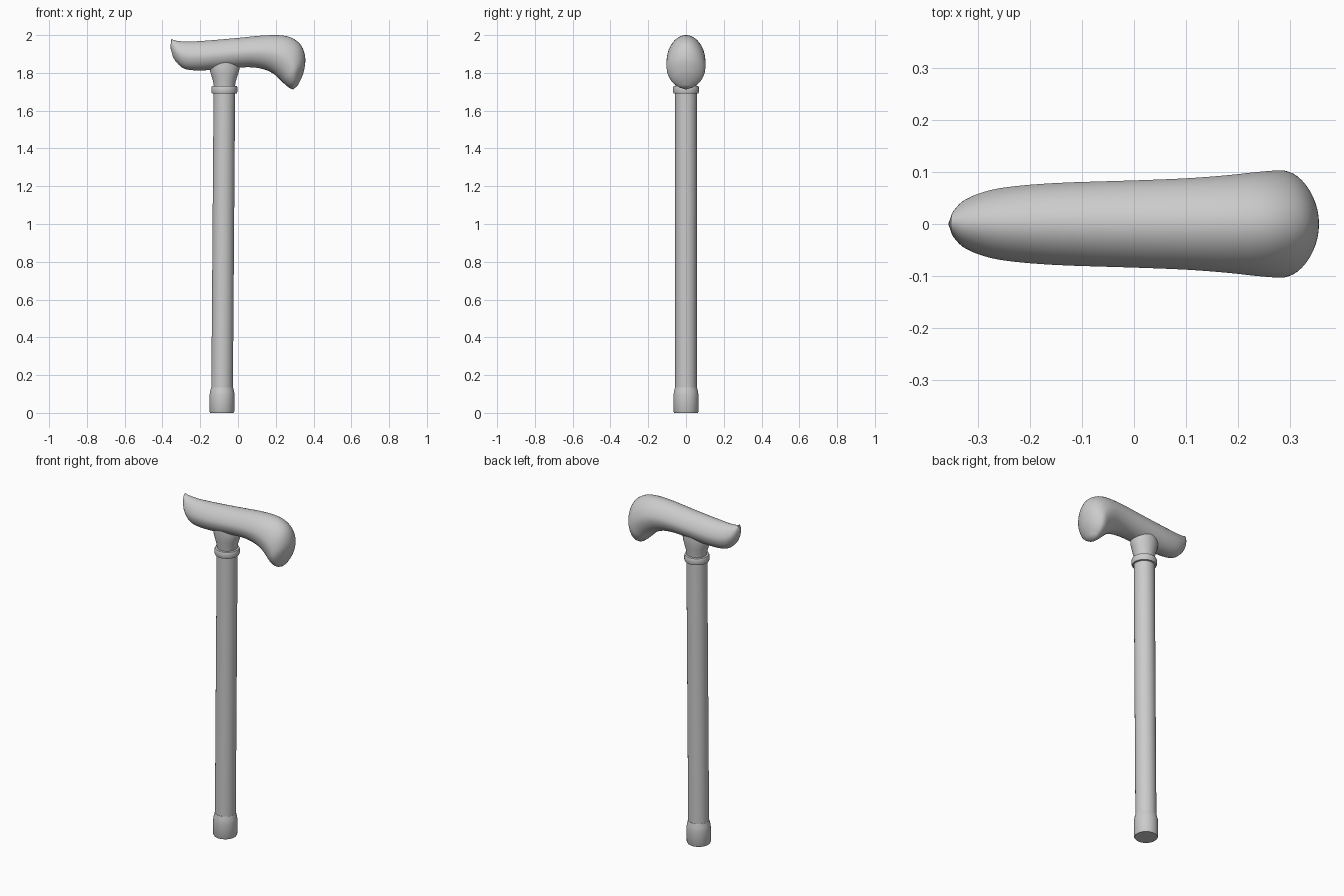
import bpy, bmesh, math
from mathutils import Vector

if "Cube" in bpy.data.objects:
    bpy.data.objects.remove(bpy.data.objects["Cube"])


def finish(name, rings, tips=(None, None), angle=35):
    """Skin a list of equal-length rings; close ends flat or onto a tip point."""
    bm = bmesh.new()
    vs = [[bm.verts.new(p) for p in r] for r in rings]
    n = len(vs[0])
    for a, b in zip(vs, vs[1:]):
        for i in range(n):
            j = (i + 1) % n
            bm.faces.new((a[i], a[j], b[j], b[i]))
    for ring, tip in ((vs[0], tips[0]), (vs[-1], tips[1])):
        if tip is None:
            bm.faces.new(ring)
        else:
            t = bm.verts.new(tip)
            for i in range(n):
                bm.faces.new((ring[i], ring[(i + 1) % n], t))
    bmesh.ops.recalc_face_normals(bm, faces=bm.faces)
    me = bpy.data.meshes.new(name)
    bm.to_mesh(me)
    bm.free()
    ob = bpy.data.objects.new(name, me)
    bpy.context.collection.objects.link(ob)
    bpy.ops.object.select_all(action='DESELECT')
    ob.select_set(True)
    bpy.context.view_layer.objects.active = ob
    bpy.ops.object.shade_smooth_by_angle(angle=math.radians(angle))
    return ob


def lathe(name, profile, n=32):
    """Stack of (rx, ry, z) ellipses around the slightly leaning stick axis."""
    rings = []
    for rx, ry, z in profile:
        cx = -0.085 + 0.0075 * z
        rings.append([(cx + rx * math.cos(2 * math.pi * i / n),
                       ry * math.sin(2 * math.pi * i / n), z) for i in range(n)])
    return finish(name, rings)


# Rubber foot, shaft and collar
lathe("rubber_foot", [(r, r, z) for r, z in
      ((0.062, 0), (0.066, 0.008), (0.066, 0.095), (0.064, 0.11), (0.058, 0.135))])
lathe("shaft", [(0.057, 0.057, 0.1), (0.057, 0.057, 1.71)])
lathe("collar", [(r, r, z) for r, z in
      ((0.057, 1.69), (0.066, 1.692), (0.069, 1.70), (0.069, 1.722),
       (0.066, 1.73), (0.055, 1.732))])

# Flared neck running up into the handle
lathe("neck", [(0.055, 0.055, 1.725), (0.060, 0.058, 1.755), (0.069, 0.063, 1.785),
               (0.077, 0.066, 1.81), (0.081, 0.067, 1.835), (0.075, 0.066, 1.88)])

# Handle sections: top x, top z, bottom x, bottom z, half width
SECTIONS = [
    (-0.353, 1.980, -0.345, 1.885, 0.024),
    (-0.335, 1.972, -0.325, 1.855, 0.044),
    (-0.300, 1.967, -0.290, 1.825, 0.060),
    (-0.250, 1.966, -0.240, 1.814, 0.071),
    (-0.150, 1.972, -0.150, 1.815, 0.079),
    (0.000, 1.985, 0.000, 1.828, 0.084),
    (0.120, 1.997, 0.080, 1.829, 0.088),
    (0.220, 1.999, 0.140, 1.818, 0.094),
    (0.285, 1.985, 0.185, 1.797, 0.100),
    (0.335, 1.945, 0.215, 1.772, 0.103),
    (0.356, 1.880, 0.237, 1.750, 0.101),
    (0.350, 1.815, 0.250, 1.738, 0.087),
    (0.335, 1.770, 0.263, 1.727, 0.067),
    (0.315, 1.732, 0.275, 1.718, 0.036),
]


def smooth_sections(keys, steps=4):
    """Catmull-Rom interpolation between the key sections."""
    out = []
    for k in range(len(keys) - 1):
        p0, p1 = keys[max(k - 1, 0)], keys[k]
        p2, p3 = keys[k + 1], keys[min(k + 2, len(keys) - 1)]
        for s in range(steps):
            t = s / steps
            out.append([0.5 * (2 * b + (c - a) * t + (2 * a - 5 * b + 4 * c - d) * t ** 2
                               + (3 * b - a - 3 * c + d) * t ** 3)
                        for a, b, c, d in zip(p0, p1, p2, p3)])
    return out + [list(keys[-1])]


# Handle: egg-shaped sections, narrower towards the top ridge
rings = []
for tx, tz, bx, bz, w in smooth_sections(SECTIONS):
    top, bot = Vector((tx, 0, tz)), Vector((bx, 0, bz))
    mid, half = (top + bot) / 2, (top - bot) / 2
    ring = []
    for i in range(40):
        a = 2 * math.pi * i / 40
        s = math.sin(a)
        ring.append(mid + half * s + Vector((0, w * math.cos(a) * (1 - 0.14 * max(s, 0)), 0)))
    rings.append(ring)
finish("handle", rings, ((-0.358, 0, 1.935), (0.292, 0, 1.712)), angle=60)
